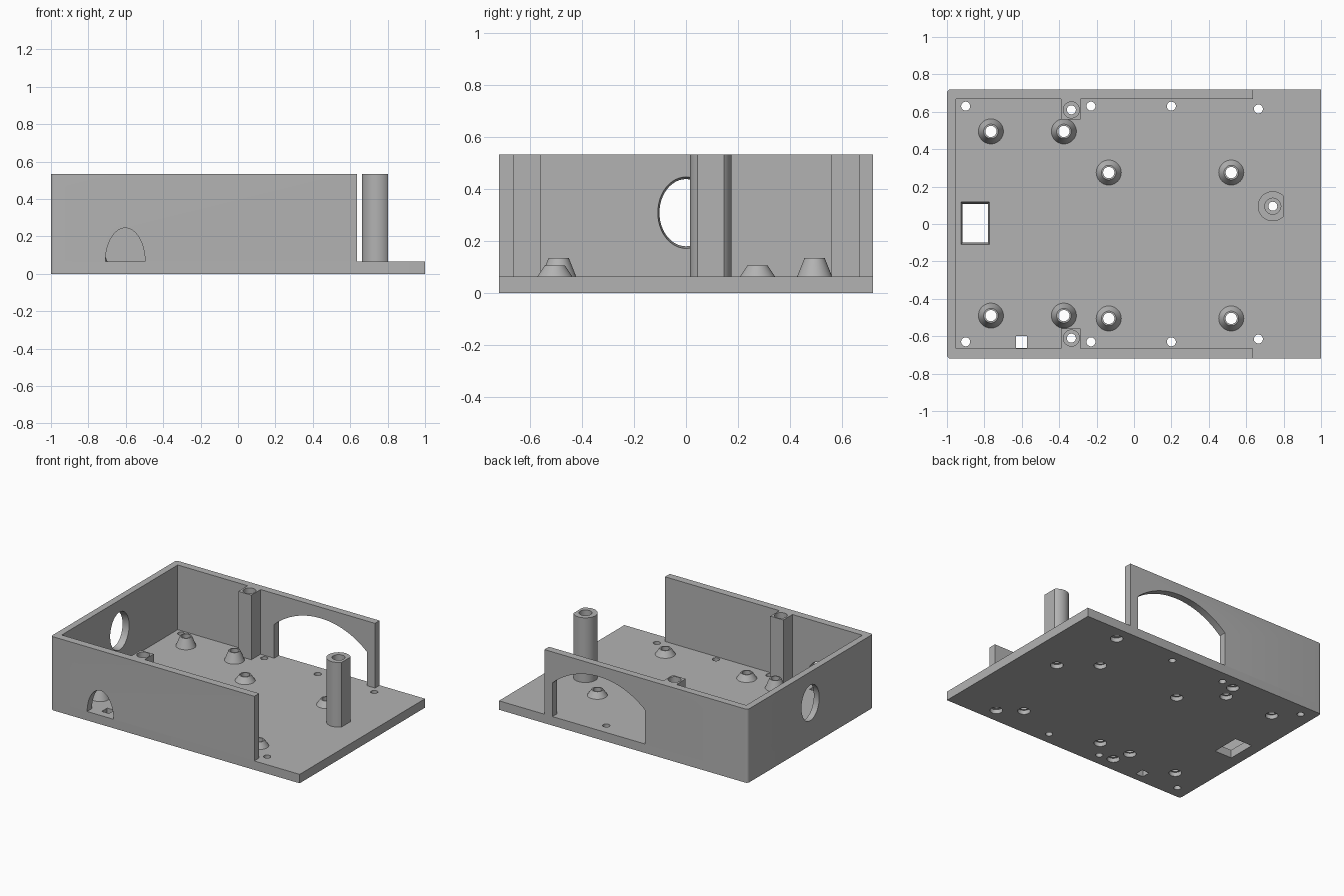
import bpy, bmesh, math
from mathutils import Matrix, Vector

if "Cube" in bpy.data.objects:
    bpy.data.objects.remove(bpy.data.objects["Cube"])

FLOOR, TOP, Y, WALL_END = 0.065, 0.535, 0.72, 0.635

gray = bpy.data.materials.new("plain_gray")
gray.use_nodes = True
gray.diffuse_color = (0.45, 0.45, 0.45, 1)
gray.node_tree.nodes["Principled BSDF"].inputs["Base Color"].default_value = gray.diffuse_color


def make(name, bm):
    bmesh.ops.recalc_face_normals(bm, faces=bm.faces)
    mesh = bpy.data.meshes.new(name)
    bm.to_mesh(mesh)
    bm.free()
    ob = bpy.data.objects.new(name, mesh)
    bpy.context.collection.objects.link(ob)
    mesh.materials.append(gray)
    return ob


def prism(name, outline, z0, z1, matrix=Matrix()):
    """Extrude a flat outline from z0 to z1."""
    bm = bmesh.new()
    face = bm.faces.new([bm.verts.new((x, y, z0)) for x, y in outline])
    ext = bmesh.ops.extrude_face_region(bm, geom=[face])["geom"]
    verts = [v for v in ext if isinstance(v, bmesh.types.BMVert)]
    bmesh.ops.translate(bm, verts=verts, vec=(0, 0, z1 - z0))
    bmesh.ops.transform(bm, matrix=matrix, verts=bm.verts)
    return make(name, bm)


def lathe(name, profile, at, closed=False, n=40):
    """Spin (radius, z) points about a vertical axis; closed makes a ring."""
    bm = bmesh.new()
    rings = [[bm.verts.new((at[0] + r * math.cos(2 * math.pi * i / n),
                            at[1] + r * math.sin(2 * math.pi * i / n), z))
              for i in range(n)] for r, z in profile]
    pairs = list(zip(rings, rings[1:]))
    if closed:
        pairs.append((rings[-1], rings[0]))
    else:
        bm.faces.new(rings[0])
        bm.faces.new(rings[-1])
    for a, b in pairs:
        for i in range(n):
            j = (i + 1) % n
            bm.faces.new((a[i], a[j], b[j], b[i]))
    return make(name, bm)


def rect(x0, x1, y0, y1):
    return [(x0, y0), (x1, y0), (x1, y1), (x0, y1)]


def arc(cx, cy, rx, ry, a0, a1, n):
    return [(cx + rx * math.cos(math.radians(a0 + (a1 - a0) * i / n)),
             cy + ry * math.sin(math.radians(a0 + (a1 - a0) * i / n))) for i in range(n + 1)]


def cut(ob, cutters):
    for c in cutters:
        c.hide_render = True
        mod = ob.modifiers.new("cut", "BOOLEAN")
        mod.operation, mod.solver, mod.object = "DIFFERENCE", "EXACT", c
    bpy.context.view_layer.update()
    mesh = bpy.data.meshes.new_from_object(ob.evaluated_get(bpy.context.evaluated_depsgraph_get()))
    ob.modifiers.clear()
    ob.data = mesh
    for c in cutters:
        bpy.data.objects.remove(c)


def finish(ob):
    ob.data.shade_smooth()
    ob.data.set_sharp_from_angle(angle=math.radians(30))


# Hole positions
tall = [(x, y) for x in (-0.765, -0.375) for y in (0.495, -0.49)]
short = [(x, y) for x in (-0.135, 0.52) for y in (0.275, -0.505)]
pillars = [(-0.335, s * 0.61) for s in (1, -1)]
post_at = (0.742, 0.095)
small = [(x, s * 0.63) for x in (-0.9, -0.23, 0.2) for s in (1, -1)]
corner = [(0.665, s * 0.615) for s in (1, -1)]
BORE, SCREW, NUT = 0.03, 0.024, 0.042


def bore(at, r, nut):
    low = [(nut, -0.1), (nut, 0.03), (r, 0.03)] if nut else [(r, -0.1)]
    return lathe("bore_cutter", low + [(r, 0.2)], at)


# Base plate with rounded left corners
left_edge = arc(-0.98, Y - 0.02, 0.02, 0.02, 90, 180, 5) + arc(-0.98, -Y + 0.02, 0.02, 0.02, 180, 270, 5)
base = prism("base_plate", left_edge + [(1, -Y), (1, Y)], 0, FLOOR)
vent = prism("vent_cutter", rect(-0.916, -0.782, -0.097, 0.105), -0.02, FLOOR + 0.02)
for v in vent.data.vertices:  # flare the opening upwards
    if v.co.z > FLOOR:
        v.co.x = -0.849 + (v.co.x + 0.849) * 1.15
        v.co.y *= 1.15
cut(base, [bore(p, BORE, NUT) for p in tall + short]
    + [bore(p, SCREW, NUT) for p in pillars + [post_at] + corner]
    + [bore(p, SCREW, 0) for p in small]
    + [vent, prism("slot_cutter", rect(-0.632, -0.573, -0.663, -0.6), -0.1, 0.2)])
finish(base)

# Three-sided wall, open on the left side of the model
inner = [(WALL_END, -Y), (WALL_END, -0.665), (-0.952, -0.665),
         (-0.952, 0.667), (WALL_END, 0.667), (WALL_END, Y)]
walls = prism("walls", left_edge + inner, FLOOR, TOP)

# Turns an x-z outline into a cutter running along y
upright = Matrix.Rotation(math.radians(90), 4, "X")
front_window = prism("window_cutter", arc(-0.603, FLOOR, 0.106, 0.18, 0, 180, 32)
                     + [(-0.709, 0), (-0.497, 0)], 0.6, 0.8, upright)
half, rise, spring, mid = 0.373, 0.145, 0.31, 0.197
rad = (half ** 2 + rise ** 2) / (2 * rise)
a = math.degrees(math.asin(half / rad))
back_arch = prism("arch_cutter", arc(mid, spring + rise - rad, rad, rad, 90 - a, 90 + a, 32)
                  + [(mid - half, 0), (mid + half, 0)], -0.8, -0.6, upright)

# Oval hole, wider towards the inside
bm = bmesh.new()
bmesh.ops.create_cone(bm, cap_ends=True, segments=48, radius1=0.125, radius2=0.142, depth=0.1)
bmesh.ops.transform(bm, verts=bm.verts, matrix=Matrix.Translation((-0.976, 0, 0.31))
                    @ Matrix.Diagonal((1, 0.79, 1, 1)) @ Matrix.Rotation(math.radians(90), 4, "Y"))
cut(walls, [front_window, back_arch, make("oval_cutter", bm)])
finish(walls)


def top_bore(at):
    return lathe("top_bore_cutter", [(SCREW, 0), (SCREW, 0.3), (0.043, 0.3), (0.043, 0.7)], at)


# Square screw pillars against the front and back walls
for side, at in zip(("back", "front"), pillars):
    ys = sorted((math.copysign(0.56, at[1]), math.copysign(0.667, at[1])))
    pillar = prism(side + "_pillar", rect(-0.39, -0.285, *ys), FLOOR, TOP)
    cut(pillar, [top_bore(at)])
    finish(pillar)

# Free-standing round post with one flat side
outline = [(x, y) for x, y in arc(*post_at, 0.08, 0.08, 40, 320, 48)]
post = prism("round_post", outline, FLOOR, TOP)
cut(post, [top_bore(post_at)])
finish(post)

# Conical standoffs
for kind, spots, height in (("tall", tall, 0.135), ("short", short, 0.107)):
    for i, at in enumerate(spots):
        ring = [(BORE, FLOOR), (0.067, FLOOR), (0.039, height), (BORE, height)]
        finish(lathe(f"{kind}_standoff_{i + 1}", ring, at, closed=True))
